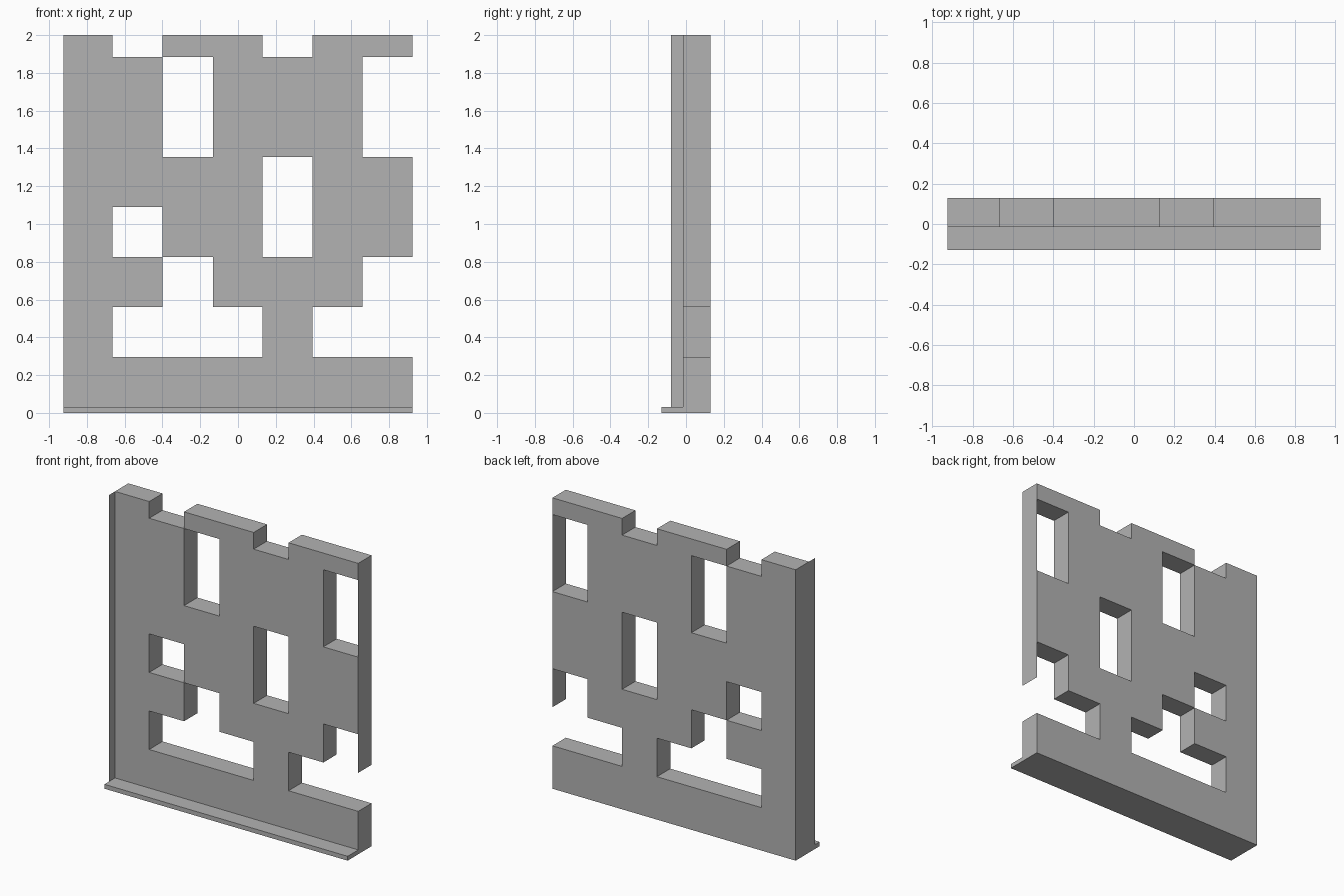
import bpy
import bmesh

cube = bpy.data.objects.get("Cube")
if cube:
    bpy.data.objects.remove(cube, do_unlink=True)

grey = bpy.data.materials.new("plain_grey")
grey.use_nodes = True
colour = (0.45, 0.45, 0.45, 1)
grey.diffuse_color = colour
grey.node_tree.nodes["Principled BSDF"].inputs["Base Color"].default_value = colour

HALF = 0.925
FRONT, BACK = -0.015, 0.13
XS = [-HALF, -0.665, -0.4, -0.132, 0.13, 0.395, 0.66, HALF]
ZS = [0, 0.295, 0.56, 0.825, 1.09, 1.355, 1.885, 2]
# Solid cells of the wall, lowest row first
ROWS = ["#######", "#...#..", "##.###.", "#.##.##", "####.##", "##.###.", "#.##.##"]


def add_mesh(name, quads):
    bm = bmesh.new()
    for quad in quads:
        bm.faces.new([bm.verts.new(p) for p in quad])
    bmesh.ops.remove_doubles(bm, verts=bm.verts[:], dist=0.0001)
    mesh = bpy.data.meshes.new(name)
    bm.to_mesh(mesh)
    bm.free()
    mesh.materials.append(grey)
    obj = bpy.data.objects.new(name, mesh)
    bpy.context.collection.objects.link(obj)
    return obj


def solidify(obj, depth):
    mod = obj.modifiers.new("Thickness", "SOLIDIFY")
    mod.thickness = depth
    mod.offset = -1


def front_quad(x0, x1, y, z0, z1):
    return [(x0, y, z0), (x1, y, z0), (x1, y, z1), (x0, y, z1)]


def side_quad(x, y0, y1, z0, z1):
    return [(x, y0, z0), (x, y1, z0), (x, y1, z1), (x, y0, z1)]


# Wall with openings and notched top
cells = [front_quad(XS[c], XS[c + 1], FRONT, ZS[r], ZS[r + 1])
         for r, row in enumerate(ROWS) for c, mark in enumerate(row) if mark == "#"]
solidify(add_mesh("wall", cells), BACK - FRONT)

# Ledge along the foot of the front
solidify(add_mesh("foot_ledge", [front_quad(-HALF, HALF, -0.13, 0, 0.03)]), 0.13 + FRONT)

# Thin upright lip on the right edge
add_mesh("right_lip", [side_quad(-HALF, -0.08, FRONT, 0, 2)[::-1]])

# Thin sheets closing the openings on the left edge
add_mesh("left_edge_sheets", [side_quad(HALF, FRONT, BACK, ZS[r], ZS[r + 1]) for r in (2, 5)])
